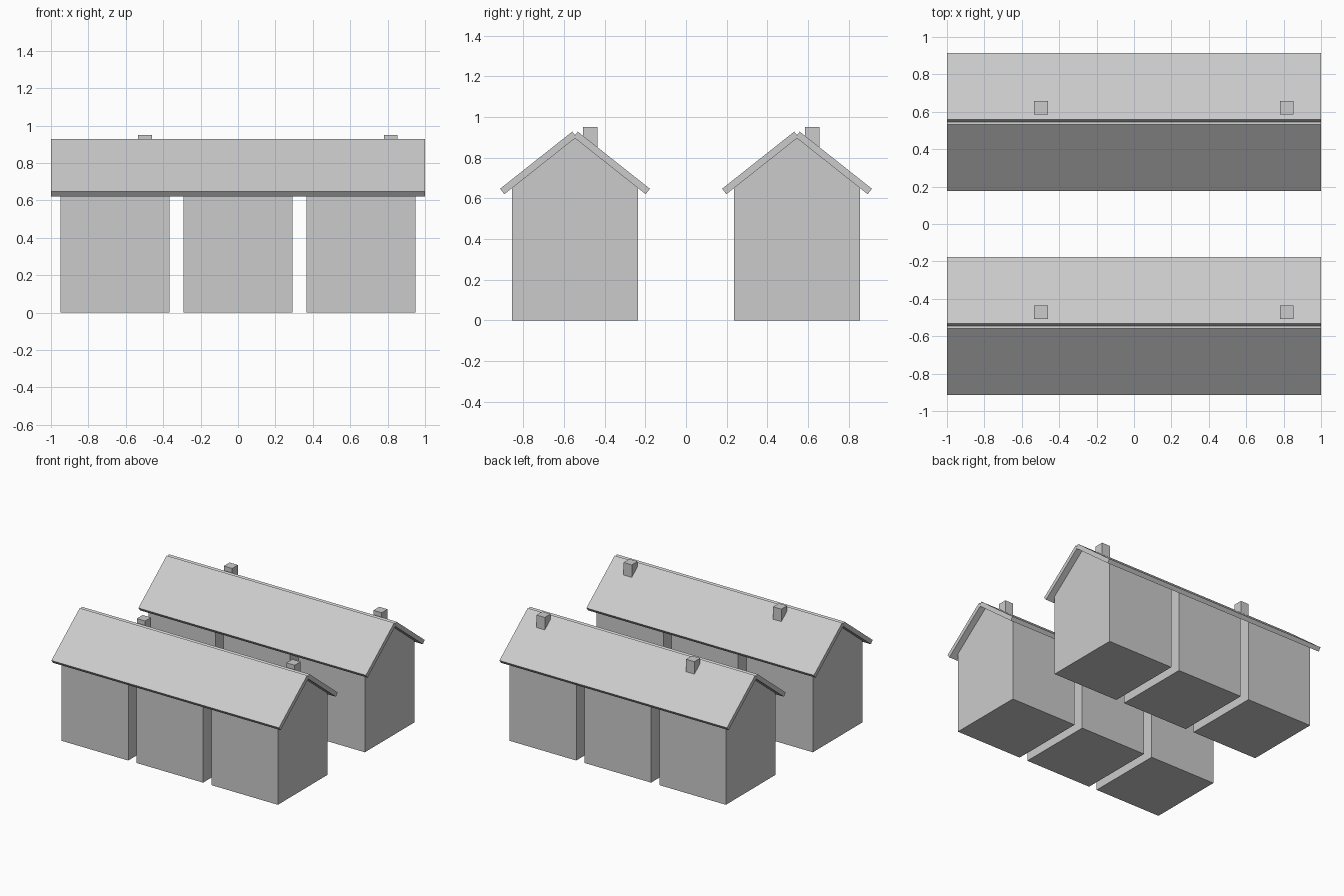
import bpy, bmesh, math
from mathutils import Matrix, Vector

if "Cube" in bpy.data.objects:
    bpy.data.objects.remove(bpy.data.objects["Cube"])

ROW_Y = 0.546          # distance of each row from the middle
STEP_X = 0.6575        # spacing of houses in a row
WALL_X, WALL_Y, WALL_Z = 0.585, 0.62, 0.66
ROOF_X, ROOF_T = 0.685, 0.034
RIDGE, EAVE = Vector((0, 0.003, 0.915)), Vector((0, 0.358, 0.634))


def finish(name, bm):
    bmesh.ops.recalc_face_normals(bm, faces=bm.faces)
    mesh = bpy.data.meshes.new(name)
    bm.to_mesh(mesh)
    bm.free()
    obj = bpy.data.objects.new(name, mesh)
    bpy.context.collection.objects.link(obj)
    return obj


def box(name, center, size, tilt=0.0):
    bm = bmesh.new()
    m = (Matrix.Translation(center) @ Matrix.Rotation(tilt, 4, 'X')
         @ Matrix.Diagonal((*size, 1)))
    bmesh.ops.create_cube(bm, size=1, matrix=m)
    return finish(name, bm)


def gable(name, x, y):
    # triangular prism running along x
    bm = bmesh.new()
    x0, h = x - WALL_X / 2, WALL_Y / 2
    tri = bm.faces.new([bm.verts.new((x0, y + dy, z)) for dy, z in
                        ((-h, WALL_Z), (h, WALL_Z), (0, 0.905))])
    ext = bmesh.ops.extrude_face_region(bm, geom=[tri], use_keep_orig=True)
    bmesh.ops.translate(bm, vec=(WALL_X, 0, 0),
                        verts=[v for v in ext['geom'] if isinstance(v, bmesh.types.BMVert)])
    return finish(name, bm)


def house(x, y, chimney):
    box("walls", (x, y, WALL_Z / 2), (WALL_X, WALL_Y, WALL_Z))
    gable("gable", x, y)
    # two sloping roof panels
    slope = EAVE - RIDGE
    mid = (EAVE + RIDGE) / 2
    tilt = math.atan2(slope.z, slope.y)
    for side, name in ((1, "roof_back"), (-1, "roof_front")):
        box(name, (x, y + side * mid.y, mid.z),
            (ROOF_X, slope.length, ROOF_T), side * tilt)
    if chimney:
        box("chimney", (x + 0.16, y + 0.075, 0.875), (0.073, 0.073, 0.15))


# two rows of three houses, chimneys on the outer ones
for row in (-1, 1):
    for col in (-1, 0, 1):
        house(col * STEP_X, row * ROW_Y, chimney=col != 0)
